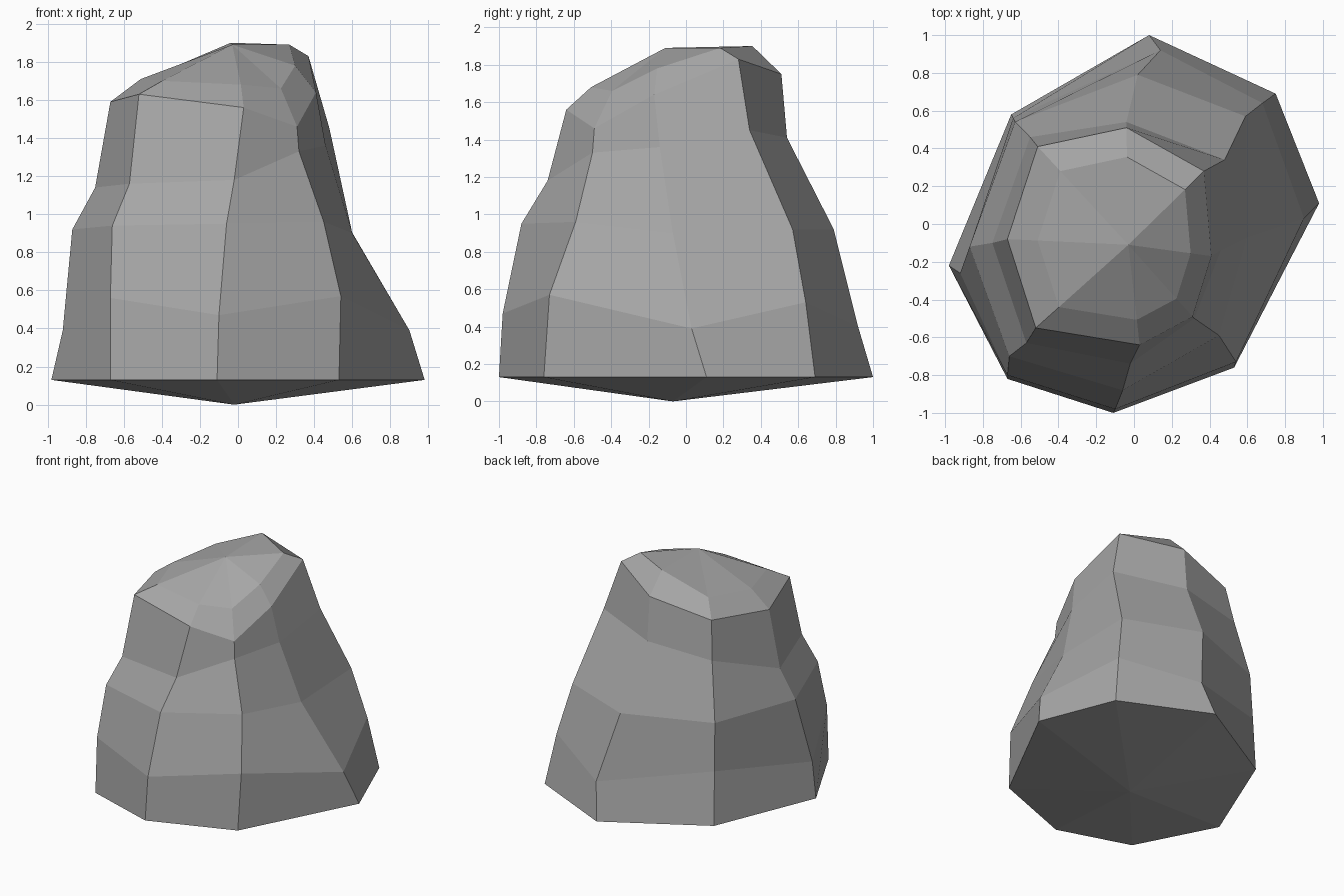
import bpy
import bmesh
from mathutils import Vector

default_cube = bpy.data.objects.get("Cube")
if default_cube:
    bpy.data.objects.remove(default_cube, do_unlink=True)

# One stone colour for the whole boulder
stone = bpy.data.materials.new("stone_grey")
stone.use_nodes = True
stone_colour = (0.38, 0.38, 0.38, 1)
stone.diffuse_color = stone_colour
stone.node_tree.nodes["Principled BSDF"].inputs["Base Color"].default_value = stone_colour

FOOT_HEIGHT = 0.13
CAP_SCALE = 0.75
summit = Vector((-.03, -.11, 1.89))
underside_tip = Vector((-.02, -.07, 0))

# Ribs run up the boulder: foot (x, y), three bends and a shoulder (x, y, z),
# then the height of the cap edge above that shoulder
back_rib = [(.08, 1), (.14, .92, .4), (.02, .79, .92), (-.04, .54, 1.41), (-.04, .51, 1.75), 1.9]
back_left_rib = [(.75, .69), (.68, .64, .53), (.59, .57, .92), (.48, .34, 1.45), (.37, .28, 1.83), 1.89]
left_rib = [(.98, .11), (.9, .03, .39), (.6, -.07, .9), (.46, -.14, 1.36), (.41, -.17, 1.64), 1.78]
front_left_rib = [(.53, -.76), (.54, -.73, .57), (.45, -.59, .96), (.32, -.5, 1.33), (.31, -.49, 1.46), 1.66]
front_rib = [(-.11, -1), (-.1, -.98, .47), (-.06, -.88, .95), (-.02, -.74, 1.18), (.03, -.64, 1.56), 1.68]
front_right_rib = [(-.67, -.82), (-.67, -.8, .56), (-.66, -.7, .94), (-.57, -.63, 1.16), (-.52, -.55, 1.63), 1.7]
right_rib = [(-.98, -.22), (-.92, -.26, .39), (-.87, -.12, .92), (-.75, -.1, 1.14), (-.67, -.08, 1.59), 1.71]
back_right_rib = [(-.65, .58), (-.64, .56, .55), (-.63, .54, .92), (-.55, .46, 1.36), (-.51, .41, 1.65), 1.75]
ribs = [back_right_rib, right_rib, front_right_rib, front_rib,
        front_left_rib, left_rib, back_left_rib, back_rib]


def rib_points(rib):
    """Complete a rib with its foot height and the cap edge drawn in to the summit."""
    foot, *bends, cap_height = rib
    points = [Vector((*foot, FOOT_HEIGHT))] + [Vector(bend) for bend in bends]
    cap_edge = summit.lerp(points[-1], CAP_SCALE)
    cap_edge.z = cap_height
    return points + [cap_edge]


# Skin the ribs, then close both ends with fans
bm = bmesh.new()
columns = [[bm.verts.new(point) for point in rib_points(rib)] for rib in ribs]
top_vertex = bm.verts.new(summit)
bottom_vertex = bm.verts.new(underside_tip)
for index, column in enumerate(columns):
    neighbour = columns[(index + 1) % len(columns)]
    for level in range(len(column) - 1):
        bm.faces.new((column[level], neighbour[level],
                      neighbour[level + 1], column[level + 1]))
    bm.faces.new((column[-1], neighbour[-1], top_vertex))
    bm.faces.new((neighbour[0], column[0], bottom_vertex))
bmesh.ops.recalc_face_normals(bm, faces=bm.faces)

mesh = bpy.data.meshes.new("boulder")
bm.to_mesh(mesh)
bm.free()
mesh.materials.append(stone)
boulder = bpy.data.objects.new("boulder", mesh)
bpy.context.collection.objects.link(boulder)
